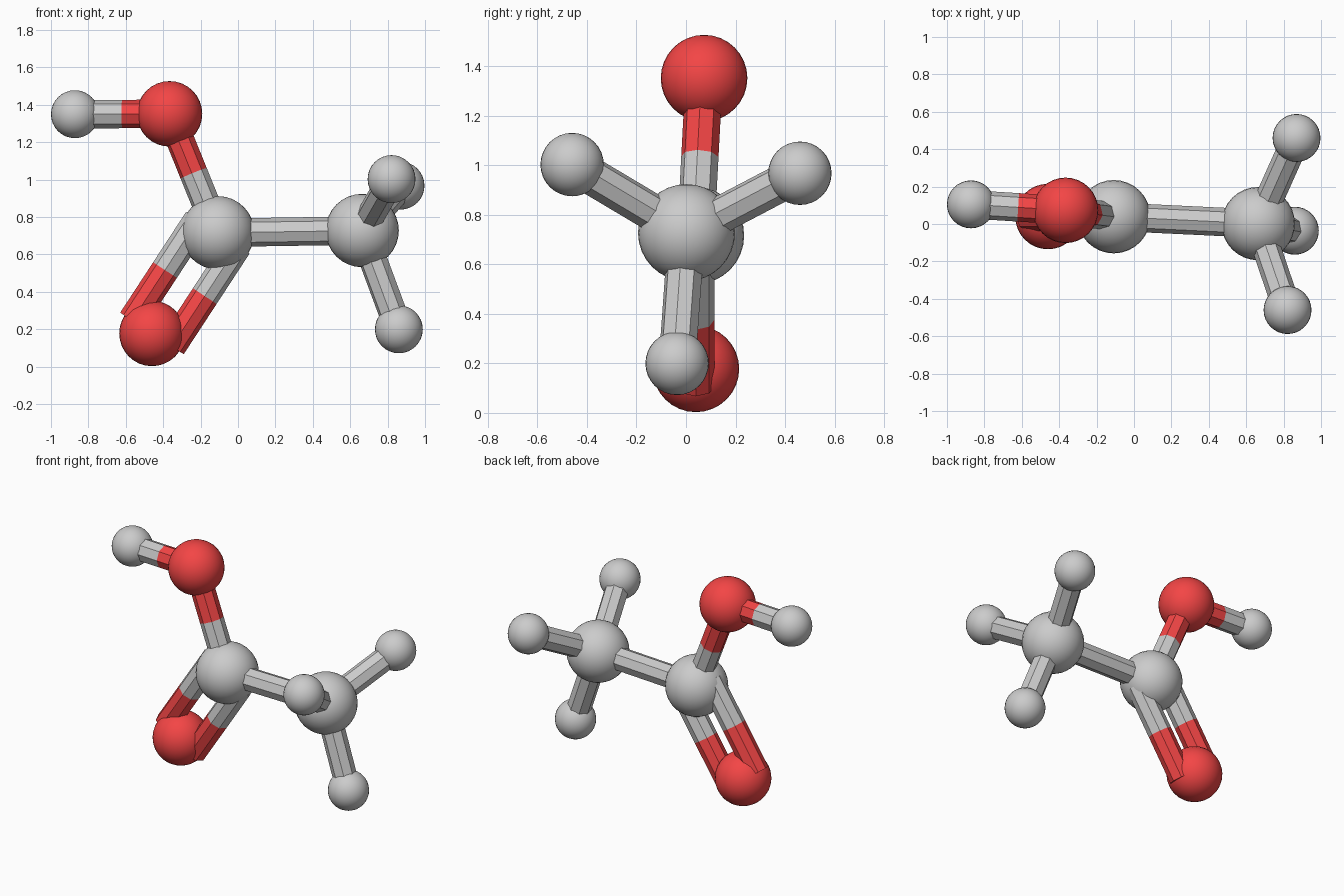
import bpy
from mathutils import Vector

if "Cube" in bpy.data.objects:
    bpy.data.objects.remove(bpy.data.objects["Cube"])

red = bpy.data.materials.new("red")
red.diffuse_color = (0.9, 0.06, 0.06, 1)
red.use_nodes = True
red.node_tree.nodes["Principled BSDF"].inputs["Base Color"].default_value = red.diffuse_color

RADIUS = {"carbon": 0.196, "oxygen": 0.175, "hydrogen": 0.128}
BOND_R = 0.076

# Atoms: element and centre
ATOMS = {
    "acid_carbon": ("carbon", (-0.108, 0.039, 0.716)),
    "methyl_carbon": ("carbon", (0.664, 0.002, 0.728)),
    "hydroxyl_oxygen": ("oxygen", (-0.366, 0.073, 1.352)),
    "double_oxygen": ("oxygen", (-0.46, 0.04, 0.178)),
    "hydroxyl_hydrogen": ("hydrogen", (-0.872, 0.105, 1.35)),
    "lower_hydrogen": ("hydrogen", (0.86, -0.036, 0.2)),
    "back_hydrogen": ("hydrogen", (0.869, 0.46, 0.968)),
    "front_hydrogen": ("hydrogen", (0.821, -0.46, 1.003)),
}

# Bonds: two atoms and sideways offsets of the rods
BONDS = [
    ("acid_carbon", "methyl_carbon", [0]),
    ("acid_carbon", "hydroxyl_oxygen", [0]),
    ("acid_carbon", "double_oxygen", [-0.127, 0.127]),
    ("hydroxyl_oxygen", "hydroxyl_hydrogen", [0]),
    ("methyl_carbon", "lower_hydrogen", [0]),
    ("methyl_carbon", "back_hydrogen", [0]),
    ("methyl_carbon", "front_hydrogen", [0]),
]


def paint(obj, element):
    if element == "oxygen":
        obj.data.materials.append(red)


def rod(name, start, end, element):
    axis = end - start
    bpy.ops.mesh.primitive_cylinder_add(
        vertices=8, radius=BOND_R, depth=axis.length, location=(start + end) / 2,
        rotation=axis.to_track_quat('Z', 'Y').to_euler())
    obj = bpy.context.object
    obj.name = name
    paint(obj, element)


# Smooth atom balls
for name, (element, centre) in ATOMS.items():
    bpy.ops.mesh.primitive_uv_sphere_add(
        segments=32, ring_count=16, radius=RADIUS[element], location=centre)
    ball = bpy.context.object
    ball.name = name
    bpy.ops.object.shade_smooth()
    paint(ball, element)

# Faceted bonds, each half taking its atom's colour
for a, b, offsets in BONDS:
    pa, pb = Vector(ATOMS[a][1]), Vector(ATOMS[b][1])
    side = (pb - pa).cross(Vector((0, 1, 0))).normalized()
    for off in offsets:
        start, end = pa + side * off, pb + side * off
        mid = (start + end) / 2
        rod(f"bond_{a}_half", start, mid, ATOMS[a][0])
        rod(f"bond_{b}_half", mid, end, ATOMS[b][0])
